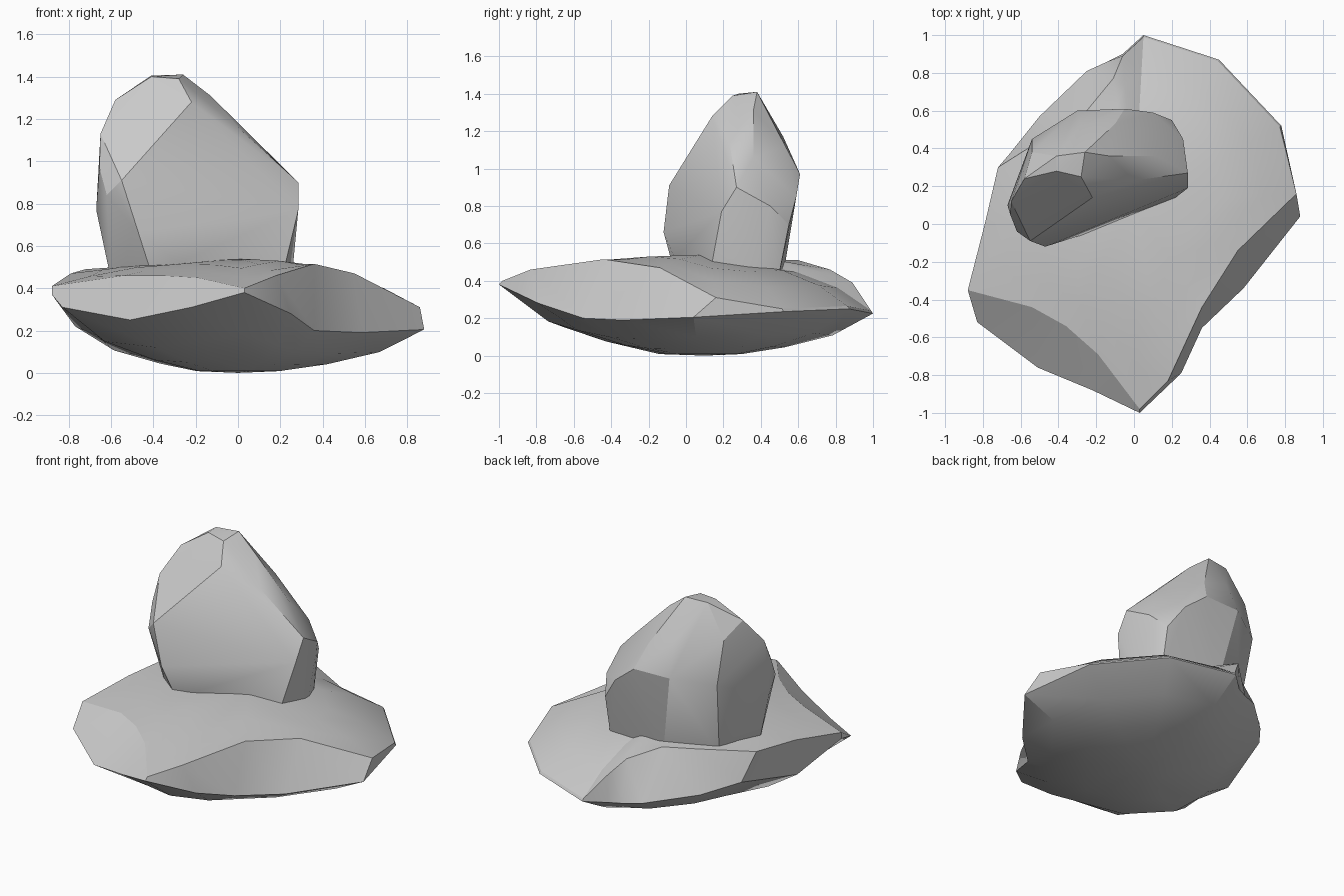
import bpy, bmesh, math


def finish(name, bm):
    bmesh.ops.recalc_face_normals(bm, faces=bm.faces)
    me = bpy.data.meshes.new(name)
    bm.to_mesh(me)
    bm.free()
    ob = bpy.data.objects.new(name, me)
    bpy.context.collection.objects.link(ob)
    bpy.ops.object.select_all(action='DESELECT')
    ob.select_set(True)
    bpy.context.view_layer.objects.active = ob
    bpy.ops.object.shade_smooth_by_angle(angle=math.radians(24))
    return ob


# flat base rock: lower and upper edge of the chipped rim, lofted to both centres
lower = [(.05, 1, .225), (.45, .87, .25), (.78, .52, .235), (.88, .04, .205),
         (.58, -.34, .19), (.36, -.55, .2), (.25, -.79, .28), (.03, -1, .38),
         (-.22, -.88, .31), (-.51, -.76, .25), (-.83, -.52, .31), (-.88, -.35, .37),
         (-.77, -.05, .22), (-.66, .37, .3), (-.5, .57, .25), (-.25, .81, .22),
         (-.14, .86, .21), (-.06, .9, .21)]
upper = [(.05, .99, .24), (.445, .862, .265), (.772, .515, .25), (.86, .16, .31),
         (.55, -.14, .47), (.36, -.44, .515), (.18, -.83, .46), (.03, -.98, .4),
         (-.19, -.69, .45), (-.36, -.54, .46), (-.54, -.44, .46), (-.88, -.35, .41),
         (-.79, 0, .47), (-.72, .3, .49), (-.42, .49, .5), (-.25, .6, .51),
         (-.11, .77, .46), (-.06, .89, .39)]


def inset(ring, s, zfun):
    return [(x * s, .1 + (y - .1) * s, zfun(z)) for x, y, z in ring]


rings = [inset(lower, .22, lambda z: .008),
         inset(lower, .48, lambda z: z * .2),
         inset(lower, .76, lambda z: z * .48),
         lower, upper,
         inset(upper, .8, lambda z: z * .55 + .23),
         inset(upper, .55, lambda z: z * .3 + .375)]
bm = bmesh.new()
loops = [[bm.verts.new(p) for p in r] for r in rings]
n = len(lower)
for a, b in zip(loops, loops[1:]):
    for i in range(n):
        j = (i + 1) % n
        bm.faces.new((a[i], a[j], b[j], b[i]))
for ring, z in ((loops[0], 0), (loops[-1], .54)):
    c = bm.verts.new((0, .1, z))
    for i in range(n):
        bm.faces.new((ring[i], ring[(i + 1) % n], c))
finish("base_rock", bm)

# upright boulder: facet corners wrapped in a hull
corners = [
    # front face
    (-.22, .14, 1.28), (0, .23, 1.16), (.285, .27, .9), (.285, .19, .77), (.22, .14, .5),
    (-.28, -.06, .52), (-.47, -.12, .66), (-.55, -.09, .91),
    # upper left face
    (-.28, .25, 1.39), (-.41, .28, 1.4), (-.58, .24, 1.29), (-.65, .12, 1.13),
    (-.655, .05, .97), (-.62, -.04, .84),
    # lower left
    (-.67, .1, .77), (-.6, .1, .44), (-.4, -.06, .44), (-.59, .25, .9),
    # crown and right shoulder
    (-.41, .36, 1.405), (-.26, .38, 1.41), (-.13, .36, 1.31), (.12, .36, 1.06),
    (-.54, .38, 1.2), (-.28, .52, 1.17), (-.1, .53, 1.12),
    # back and right side
    (-.54, .45, .93), (-.3, .6, .97), (-.05, .61, .97), (.1, .59, .85), (.2, .55, .7),
    (.26, .45, .8), (-.5, .37, .44), (-.2, .52, .43), (.2, .49, .4), (.25, .36, .4)]
bm = bmesh.new()
for p in corners:
    bm.verts.new(p)
res = bmesh.ops.convex_hull(bm, input=bm.verts)
junk = set(res['geom_interior']) | set(res['geom_unused'])
bmesh.ops.delete(bm, geom=[v for v in junk if isinstance(v, bmesh.types.BMVert)], context='VERTS')
finish("upright_boulder", bm)
